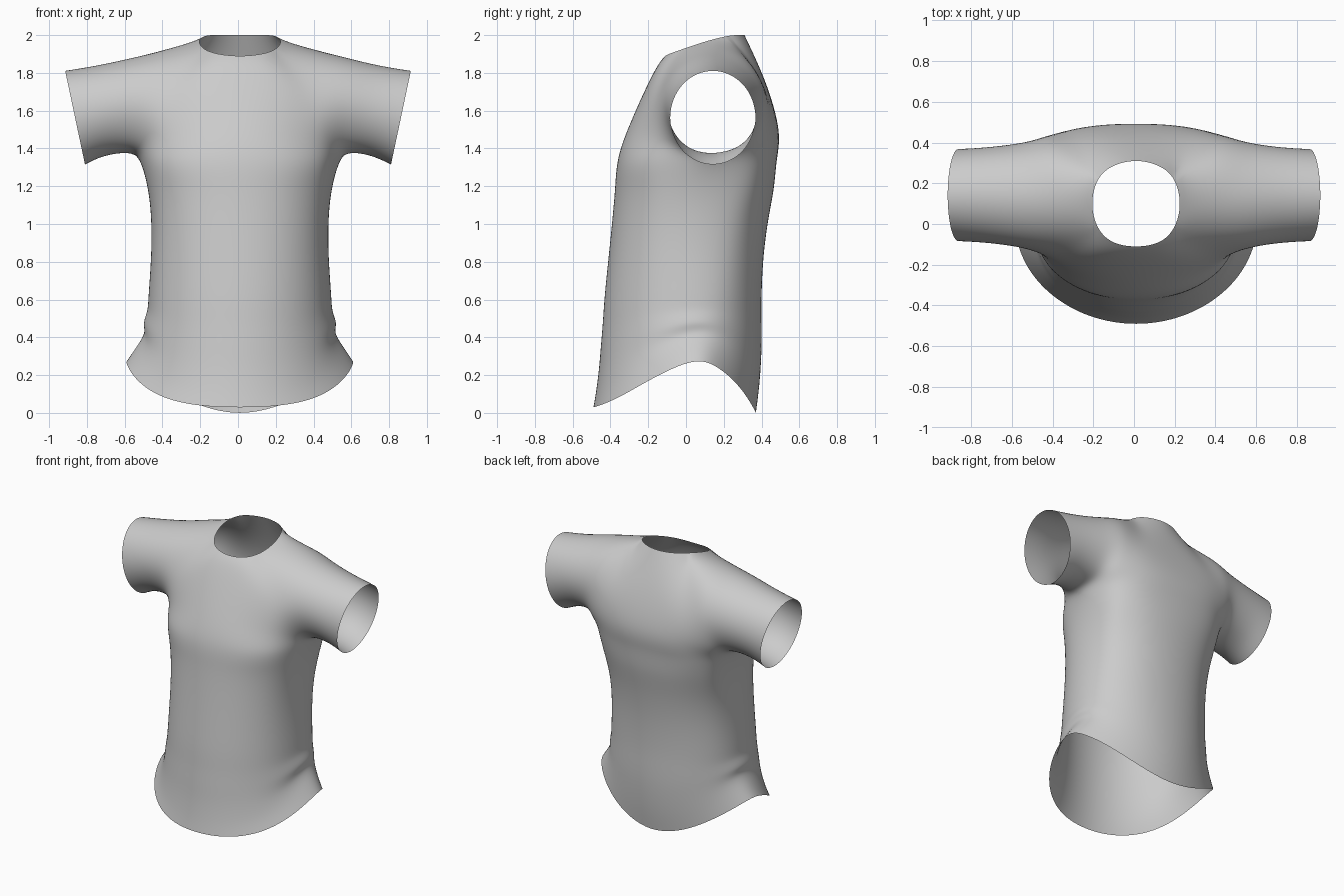
import bpy, bmesh
from math import sin, cos, radians

cube = bpy.data.objects.get("Cube")
if cube:
    bpy.data.objects.remove(cube, do_unlink=True)

# Cloth material
cloth = bpy.data.materials.new("grey cloth")
cloth.use_nodes = True
grey = (0.6, 0.6, 0.6, 1)
cloth.diffuse_color = grey
shader = next(n for n in cloth.node_tree.nodes if n.type == 'BSDF_PRINCIPLED')
shader.inputs["Base Color"].default_value = grey
shader.inputs["Roughness"].default_value = 0.8

# Torso rings, hem to armpit:
# front z, side z, back z, half width, side fold, front y, side y, back y
TORSO = [
    (.03, .27, 0, .60, 0, -.49, .03, .37),
    (.12, .345, .12, .56, -.01, -.475, .03, .385),
    (.24, .42, .24, .53, -.025, -.46, .03, .395),
    (.36, .475, .36, .51, 0, -.45, .03, .4),
    (.48, .54, .48, .495, -.005, -.44, .03, .4),
    (.62, .63, .62, .483, 0, -.43, .03, .4),
    (.82, .83, .82, .47, 0, -.41, .03, .41),
    (1.02, 1.02, 1.02, .47, 0, -.39, .04, .435),
    (1.19, 1.19, 1.19, .488, 0, -.375, .06, .465),
    (1.34, 1.34, 1.34, .51, 0, -.36, .07, .48),
]
# How far the hem rises from the middle toward the side
FRONT_LIFT = (0, .05, .26, .65, 1)
BACK_LIFT = (0, .18, .56, .9, 1)
FOLD = (0, 0, 0, .4, 1)
ARMPIT = (.55, .12, 1.365)
DRIFT = .01   # the body hangs slightly to one side

# Yoke columns from chest, over the shoulder, to the upper back
YOKE = [
    [(0, -.3, 1.52), (0, -.177, 1.79), (0, -.11, 1.89), None,
     (0, .31, 2), (0, .42, 1.75), (0, .49, 1.5)],
    [(.16, -.287, 1.51), (.15, -.172, 1.78), (.11, -.09, 1.9), None,
     (.11, .285, 2), (.15, .42, 1.74), (.17, .485, 1.49)],
    [(.31, -.242, 1.49), (.28, -.165, 1.73), (.185, -.02, 1.925), (.215, .1, 1.965),
     (.185, .22, 1.995), (.29, .42, 1.71), (.33, .46, 1.48)],
    [(.45, -.16, 1.46), (.42, -.155, 1.64), (.4, -.05, 1.84), (.4, .13, 1.92),
     (.4, .315, 1.87), (.43, .425, 1.67), (.47, .4, 1.45)],
]


def torso_point(row, col, back):
    zf, zs, zb, width, fold, yf, ys, yb = TORSO[row]
    if col == 4 and row == len(TORSO) - 1:
        return ARMPIT
    # Rings turn from oval at the hem to boxier at the chest, most at the back
    boxy = (row / (len(TORSO) - 1)) ** 2 * (.45 if back else .22)
    angle = radians(22.5 * col)
    z_mid, y_mid, lift = (zb, yb, BACK_LIFT) if back else (zf, yf, FRONT_LIFT)
    depth = cos(angle) ** (1 - boxy) if col < 4 else 0
    return (width * sin(angle) ** (1 - .4 * boxy) + fold * FOLD[col],
            ys + (y_mid - ys) * depth,
            z_mid + (zs - z_mid) * lift[col])


def sleeve_ring(x_top, x_low, cy, ry, cz, rz):
    """Leaning oval, from the underside round the front, top and back."""
    ring = []
    for k in range(8):
        a = radians(45 * k - 90)
        blend = (sin(a) + 1) / 2
        ring.append((x_low + (x_top - x_low) * blend,
                     cy - ry * cos(a), cz + rz * sin(a)))
    return ring


shoulder = sleeve_ring(.55, .56, .14, .26, 1.622, .262)
shoulder[0] = ARMPIT
sleeve = [shoulder,
          sleeve_ring(.74, .70, .142, .235, 1.6, .24),
          sleeve_ring(.915, .81, .142, .226, 1.563, .248)]

# Each column runs from front hem over the top to back hem
rows = range(len(TORSO))
columns = []
for c in range(5):
    top = YOKE[c] if c < 4 else shoulder[1:]
    front = [torso_point(r, c, False) for r in rows]
    back = [torso_point(r, c, True) for r in reversed(rows)]
    columns.append(front + top + back)

quads = []


def bridge(a, b):
    for i in range(len(a) - 1):
        quad = (a[i], b[i], b[i + 1], a[i + 1])
        if None not in quad:
            quads.append(quad)


for left, right in zip(columns, columns[1:]):
    bridge(left, right)
for inner, outer in zip(sleeve, sleeve[1:]):
    bridge(inner + inner[:1], outer + outer[:1])

# Shirt mesh, both halves welded together
bm = bmesh.new()
for side in (1, -1):
    for quad in quads:
        bm.faces.new([bm.verts.new((side * x + DRIFT * (x < .65), y, z))
                      for x, y, z in quad])
bmesh.ops.remove_doubles(bm, verts=bm.verts[:], dist=0.001)
bmesh.ops.recalc_face_normals(bm, faces=bm.faces[:])
for face in bm.faces:
    face.smooth = True
mesh = bpy.data.meshes.new("shirt")
bm.to_mesh(mesh)
bm.free()
mesh.materials.append(cloth)
shirt = bpy.data.objects.new("shirt", mesh)
bpy.context.scene.collection.objects.link(shirt)

subdivision = shirt.modifiers.new("smooth cloth", 'SUBSURF')
subdivision.levels = subdivision.render_levels = 3

# Push the cage out so the smoothed cloth passes through the planned points
targets = [v.co.copy() for v in mesh.vertices]
for _ in range(3):
    bpy.context.view_layer.update()
    evaluated = shirt.evaluated_get(bpy.context.evaluated_depsgraph_get())
    smooth = evaluated.to_mesh()
    limits = [smooth.vertices[i].co.copy() for i in range(len(targets))]
    evaluated.to_mesh_clear()
    for vert, target, limit in zip(mesh.vertices, targets, limits):
        vert.co += (target - limit) * .85
    mesh.update()
    shirt.update_tag()
